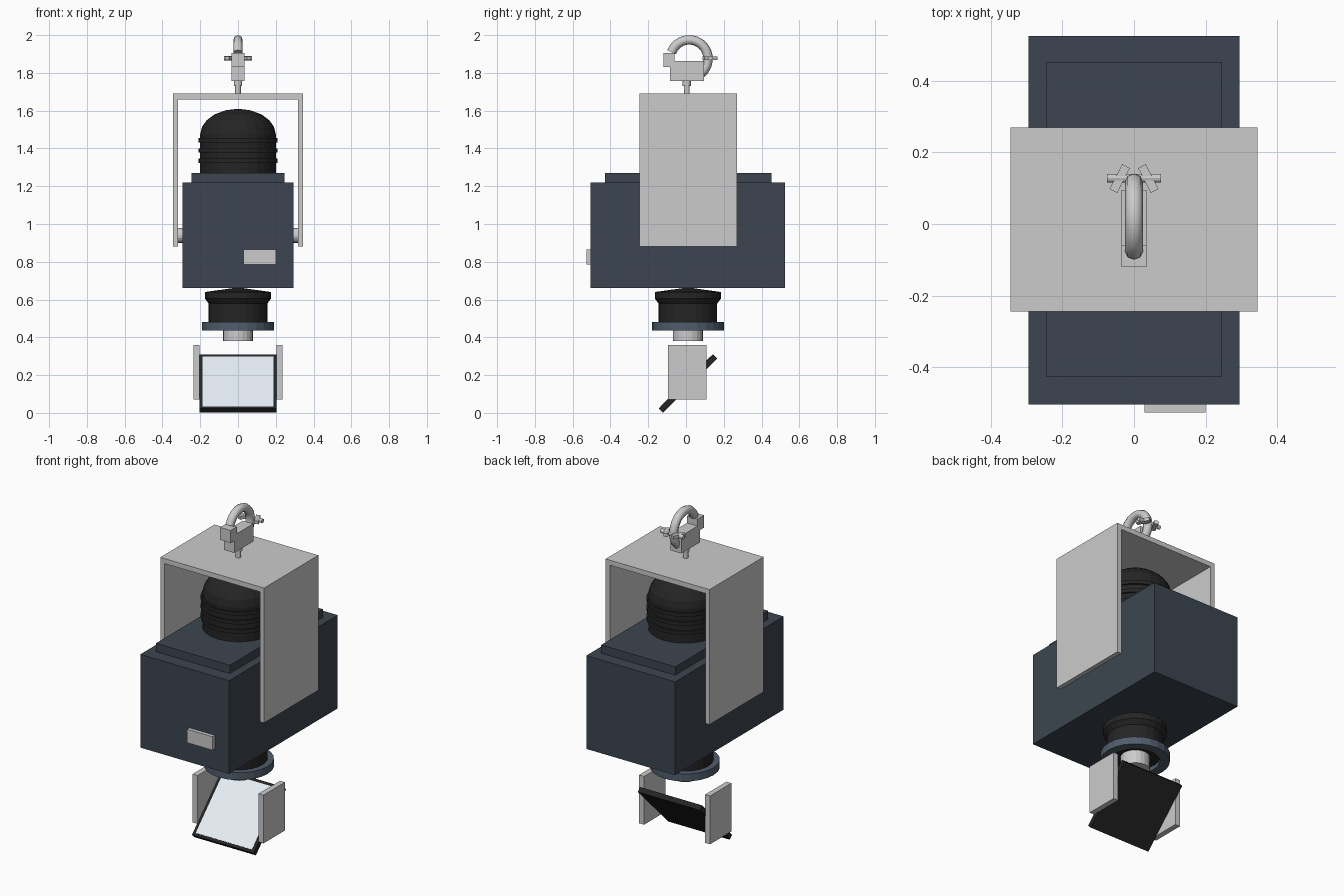
import bpy, bmesh
from math import pi, cos, sin, radians
from mathutils import Matrix, Vector

if "Cube" in bpy.data.objects:
    bpy.data.objects.remove(bpy.data.objects["Cube"])

CY = 0.01  # shared centre line of the lamp in y


def material(name, rgb):
    m = bpy.data.materials.new(name)
    m.diffuse_color = (*rgb, 1)
    m.use_nodes = True
    m.node_tree.nodes["Principled BSDF"].inputs["Base Color"].default_value = m.diffuse_color
    return m


SLATE = material("slate", (0.045, 0.06, 0.08))
BLUE = material("blue_grey", (0.08, 0.11, 0.15))
BLACK = material("black", (0.018, 0.018, 0.018))
GLASS = material("mirror_glass", (0.8, 0.86, 0.92))


def finish(name, bm, mat=None):
    bmesh.ops.recalc_face_normals(bm, faces=bm.faces)
    me = bpy.data.meshes.new(name)
    bm.to_mesh(me)
    bm.free()
    ob = bpy.data.objects.new(name, me)
    bpy.context.collection.objects.link(ob)
    if mat:
        me.materials.append(mat)
    return ob


def box(name, x, y, z, mat=None, rot=None):
    """Box from (min, max) ranges, optionally rotated about its centre."""
    bm = bmesh.new()
    mid = Vector([(a + b) / 2 for a, b in (x, y, z)])
    size = [b - a for a, b in (x, y, z)]
    m = Matrix.Translation(mid) @ (rot or Matrix()) @ Matrix.Diagonal((*size, 1))
    bmesh.ops.create_cube(bm, size=1, matrix=m)
    return finish(name, bm, mat)


def rod(name, centre, r, length, axis='Z', mat=None, n=16):
    bm = bmesh.new()
    rot = {'Z': Matrix(), 'X': Matrix.Rotation(pi / 2, 4, 'Y'),
           'Y': Matrix.Rotation(pi / 2, 4, 'X')}[axis]
    bmesh.ops.create_cone(bm, cap_ends=True, segments=n, radius1=r, radius2=r,
                          depth=length, matrix=Matrix.Translation(centre) @ rot)
    return finish(name, bm, mat)


def lathe(name, profile, mat=None, n=24):
    """Spin an (r, z) profile around the vertical centre line."""
    bm = bmesh.new()
    vs = [bm.verts.new((r, CY, z)) for r, z in profile]
    es = [bm.edges.new(p) for p in zip(vs, vs[1:])]
    bmesh.ops.spin(bm, geom=vs + es, cent=(0, CY, 0), axis=(0, 0, 1),
                   angle=2 * pi, steps=n, use_merge=False)
    bmesh.ops.remove_doubles(bm, verts=bm.verts, dist=1e-5)
    return finish(name, bm, mat)


# Main housing with raised lid and front plate
box("housing", (-.295, .295), (-.505, .525), (.66, 1.22), SLATE)
box("housing_lid", (-.246, .246), (-.428, .453), (1.22, 1.27), SLATE)
box("front_plate", (.03, .2), (-.527, -.505), (.785, .866))

# Hanging yoke: U-shaped profile extruded along y
bm = bmesh.new()
yoke = [(-.345, .88), (-.345, 1.69), (.345, 1.69), (.345, .88),
        (.317, .88), (.317, 1.66), (-.317, 1.66), (-.317, .88)]
face = bm.faces.new([bm.verts.new((x, -.245, z)) for x, z in yoke])
ext = bmesh.ops.extrude_face_region(bm, geom=[face])
bmesh.ops.translate(bm, vec=(0, .515, 0),
                    verts=[v for v in ext['geom'] if isinstance(v, bmesh.types.BMVert)])
finish("yoke", bm)

# Rear dome with three cooling ribs
dome = [(0, 1.26), (.2, 1.26)]
for z in (1.335, 1.39, 1.443):
    dome += [(.2, z - .011), (.21, z - .011), (.21, z + .011), (.2, z + .011)]
dome += [(.2, 1.475), (.19, 1.515), (.165, 1.55), (.125, 1.58), (.065, 1.602), (0, 1.61)]
lathe("dome", dome, BLACK)

# Lens barrel, recessed flange and nozzle
lathe("lens_barrel", [(0, .662), (.03, .66), (.175, .64), (.175, .605), (.155, .578),
                      (.155, .46), (0, .46)], BLACK)
lathe("lens_flange", [(.19, .48), (.19, .435), (.135, .435), (.135, .48), (.19, .48)], BLUE)
rod("nozzle", (0, CY, .425), .08, .09, n=20)

# Tilted mirror: black frame with glass on its front upper face
tilt = Matrix.Rotation(radians(45), 4, 'X')
MC = Vector((0, CY, .155))
box("mirror_frame", (-.205, .205), (MC.y - .203, MC.y + .203),
    (MC.z - .015, MC.z + .015), BLACK, tilt)
gc = MC + Vector((0, -sin(pi / 4), cos(pi / 4))) * .015
box("mirror_glass", (-.187, .187), (gc.y - .187, gc.y + .187),
    (gc.z - .002, gc.z + .002), GLASS, tilt)

# Pivots and mirror side plates, both sides
for side, s in (("left", -1), ("right", 1)):
    rod(side + "_pivot", (s * .307, CY, .94), .04, .034, 'X')
    xs = sorted((s * .203, s * .236))
    box(side + "_mirror_arm", xs, (-.094, .108), (.07, .36))

# Clamp: stem, block and jaw
rod("clamp_stem", (0, .004, 1.715), .015, .06)
rod("clamp_collar", (0, .004, 1.745), .022, .03)
box("clamp_block", (-.035, .035), (-.085, .095), (1.757, 1.863))
box("clamp_jaw", (-.035, .035), (-.12, -.06), (1.83, 1.905))

# Clamp hook: tube along an arc
curve = bpy.data.curves.new("clamp_hook", 'CURVE')
curve.dimensions = '3D'
curve.bevel_depth = .025
curve.bevel_resolution = 2
curve.use_fill_caps = True
sp = curve.splines.new('POLY')
N = 15
sp.points.add(N - 1)
for i, p in enumerate(sp.points):
    a = radians(160 - 212 * i / (N - 1))
    p.co = (0, .017 + .1 * cos(a), 1.875 + .1 * sin(a), 1)
hook = bpy.data.objects.new("clamp_hook", curve)
bpy.context.collection.objects.link(hook)

# Wing bolt across the hook
rod("wing_bolt", (0, .128, 1.878), .012, .15, 'X', n=12)
for side, s in (("left", -1), ("right", 1)):
    box(side + "_wing", (s * .04 - .012, s * .04 + .012), (.088, .166), (1.868, 1.888),
        rot=Matrix.Rotation(radians(s * 27), 4, 'Z'))
